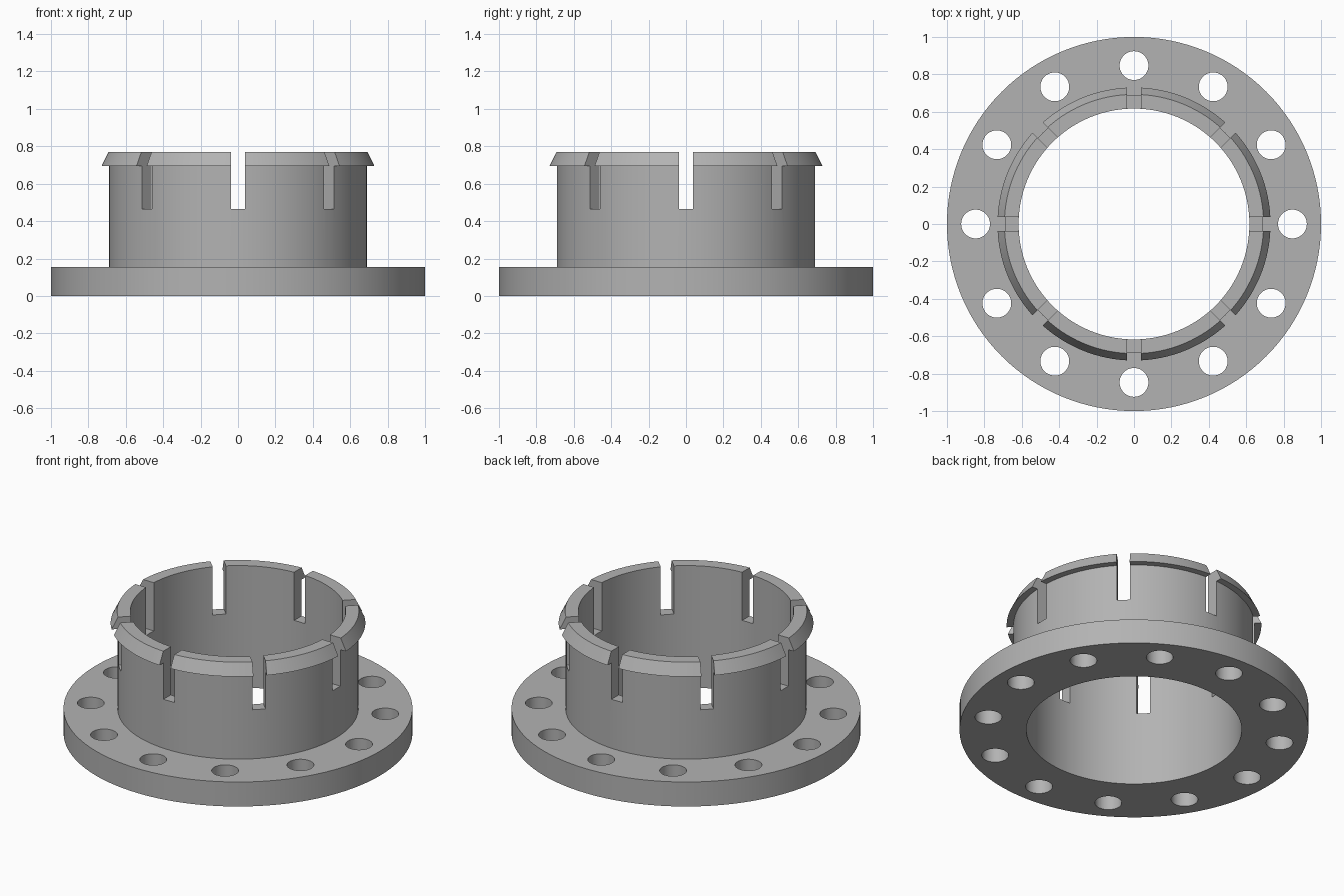
import bpy, bmesh, math
from mathutils import Matrix, Vector

if "Cube" in bpy.data.objects:
    bpy.data.objects.remove(bpy.data.objects["Cube"])

SEGMENTS = 128

grey = bpy.data.materials.new("plain grey")
grey.diffuse_color = (0.45, 0.45, 0.45, 1)
grey.use_nodes = True
grey.node_tree.nodes["Principled BSDF"].inputs["Base Color"].default_value = grey.diffuse_color


def make_object(name, bm):
    bmesh.ops.recalc_face_normals(bm, faces=bm.faces)
    mesh = bpy.data.meshes.new(name)
    bm.to_mesh(mesh)
    bm.free()
    obj = bpy.data.objects.new(name, mesh)
    bpy.context.collection.objects.link(obj)
    return obj


def lathe(name, profile):
    """Revolve a closed (radius, z) outline about the z axis."""
    bm = bmesh.new()
    rings = []
    for i in range(SEGMENTS):
        a = math.tau * i / SEGMENTS
        rings.append([bm.verts.new((r * math.cos(a), r * math.sin(a), z)) for r, z in profile])
    n = len(profile)
    for i in range(SEGMENTS):
        a, b = rings[i], rings[(i + 1) % SEGMENTS]
        for j in range(n):
            k = (j + 1) % n
            bm.faces.new((a[j], b[j], b[k], a[k]))
    return make_object(name, bm)


def cut(target, cutter):
    mod = target.modifiers.new(cutter.name, "BOOLEAN")
    mod.operation = "DIFFERENCE"
    mod.solver = "EXACT"
    mod.object = cutter
    bpy.context.view_layer.objects.active = target
    bpy.ops.object.modifier_apply(modifier=mod.name)
    bpy.data.objects.remove(cutter)


# Flange, sleeve and bevelled snap lip in one revolved body
body = lathe("flanged_snap_sleeve", [
    (0.617, 0), (1.0, 0), (1.0, 0.155), (0.69, 0.155),
    (0.69, 0.695), (0.73, 0.695), (0.693, 0.77), (0.617, 0.77)])
body.data.materials.append(grey)

# Twelve bolt holes through the flange
bm = bmesh.new()
for i in range(12):
    place = Matrix.Rotation(math.tau * i / 12, 4, "Z") @ Matrix.Translation((0.847, 0, 0.08))
    bmesh.ops.create_cone(bm, cap_ends=True, segments=48, radius1=0.077,
                          radius2=0.077, depth=0.4, matrix=place)
holes = make_object("bolt_hole_cutter", bm)
holes.hide_render = True
cut(body, holes)

# Eight slots dividing the top of the sleeve into spring fingers
bm = bmesh.new()
for i in range(8):
    place = (Matrix.Rotation(math.tau * i / 8, 4, "Z")
             @ Matrix.Translation((0.675, 0, 0.665))
             @ Matrix.Diagonal(Vector((0.35, 0.077, 0.4, 1))))
    bmesh.ops.create_cube(bm, size=1, matrix=place)
slots = make_object("slot_cutter", bm)
slots.hide_render = True
cut(body, slots)

# Smooth curved walls, crisp machined edges
bpy.ops.object.select_all(action="DESELECT")
body.select_set(True)
bpy.context.view_layer.objects.active = body
bpy.ops.object.shade_smooth_by_angle(angle=math.radians(25))
